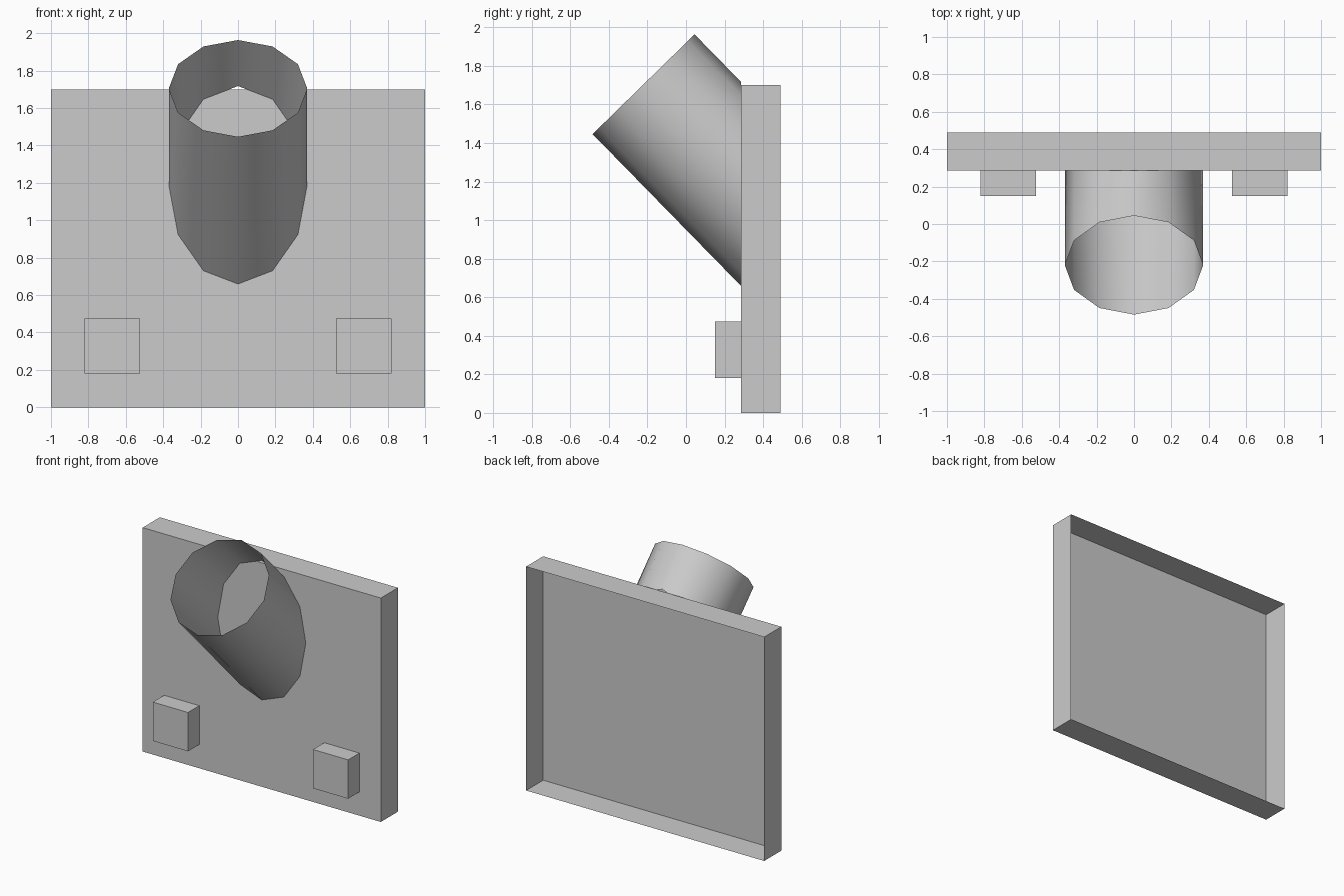
import bpy, bmesh, math
from mathutils import Vector

if "Cube" in bpy.data.objects:
    bpy.data.objects.remove(bpy.data.objects["Cube"])

WALL_Y = 0.285  # front plane of the panel

grey = bpy.data.materials.new("light grey")
grey.diffuse_color = (0.6, 0.6, 0.6, 1)
grey.use_nodes = True
grey.node_tree.nodes["Principled BSDF"].inputs["Base Color"].default_value = grey.diffuse_color


def finish(name, bm, smooth=False):
    bmesh.ops.recalc_face_normals(bm, faces=bm.faces)
    mesh = bpy.data.meshes.new(name)
    bm.to_mesh(mesh)
    bm.free()
    mesh.materials.append(grey)
    for p in mesh.polygons:
        p.use_smooth = smooth
    obj = bpy.data.objects.new(name, mesh)
    bpy.context.collection.objects.link(obj)
    return obj


def open_back_box(name, x0, x1, y0, y1, z0, z1):
    """Thin-walled box without its rear (+y) face."""
    bm = bmesh.new()
    bmesh.ops.create_cube(bm, size=1)
    for v in bm.verts:
        v.co = Vector((x1 if v.co.x > 0 else x0,
                       y1 if v.co.y > 0 else y0,
                       z1 if v.co.z > 0 else z0))
    bm.normal_update()
    out = [f for f in bm.faces if f.normal.y > 0.5]
    bmesh.ops.recalc_face_normals(bm, faces=bm.faces)
    bmesh.ops.delete(bm, geom=out, context='FACES_ONLY')
    return finish(name, bm)


# Hollow panel, open at the back
open_back_box("panel", -1, 1, WALL_Y, 0.49, 0, 1.70)

# Two small square blocks low on the panel
for side, x in (("left", -0.6725), ("right", 0.6725)):
    open_back_box(side + "_block", x - 0.1475, x + 0.1475, 0.15, WALL_Y, 0.18, 0.475)

# Slanted twelve-sided tube, mitred where it meets the panel
RADIUS, SIDES = 0.37, 12
centre = Vector((0, -0.22, 1.705))
axis = Vector((0, 0.70, -0.716)).normalized()
up = Vector((0, -axis.z, axis.y))
bm = bmesh.new()
rim, foot = [], []
for i in range(SIDES):
    a = 2 * math.pi * i / SIDES
    p = centre + RADIUS * (math.sin(a) * Vector((1, 0, 0)) + math.cos(a) * up)
    rim.append(bm.verts.new(p))
    foot.append(bm.verts.new(p + axis * ((WALL_Y - p.y) / axis.y)))
for i in range(SIDES):
    j = (i + 1) % SIDES
    bm.faces.new((rim[i], rim[j], foot[j], foot[i]))
finish("tube", bm, smooth=True)
